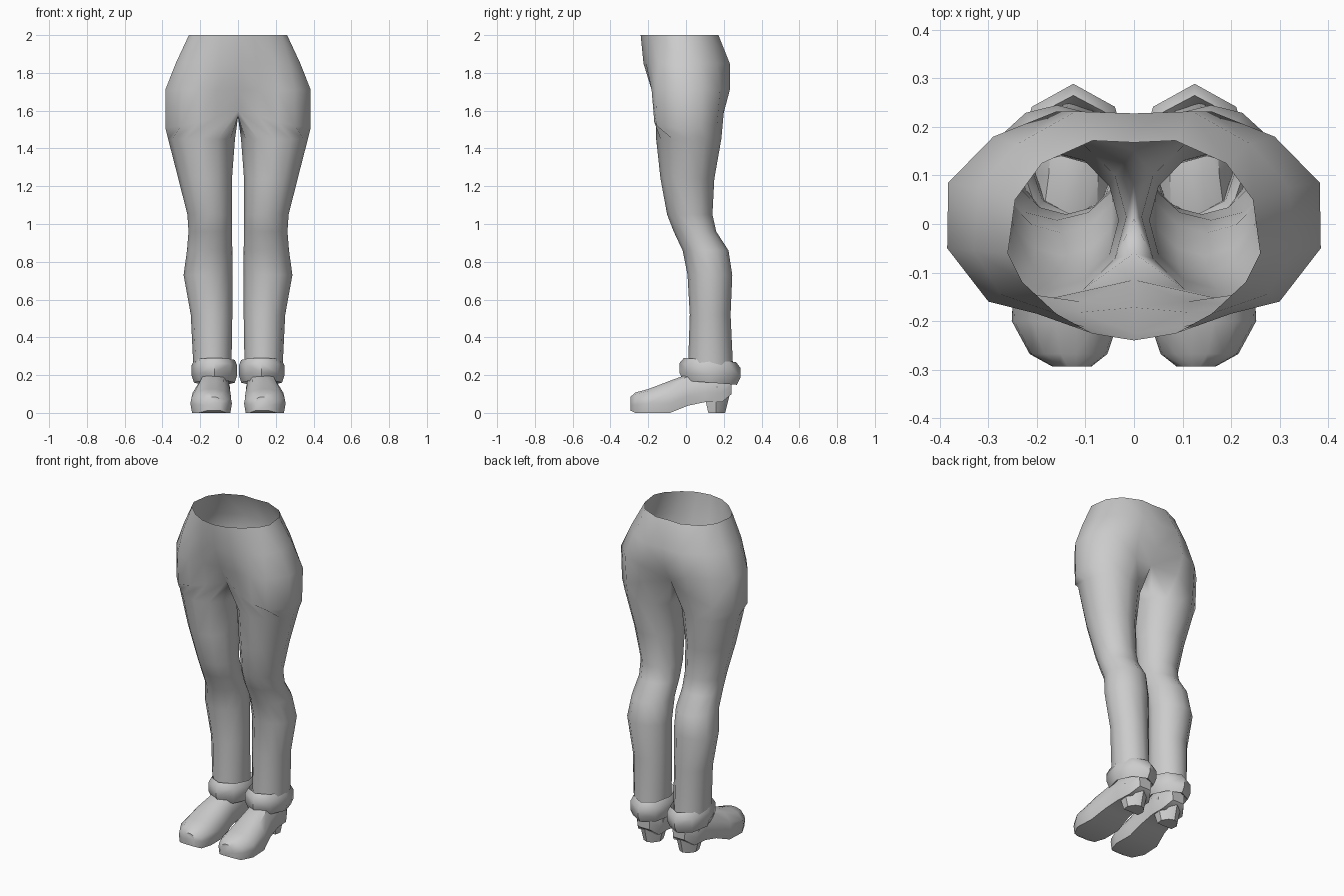
import bpy, bmesh, math

cube = bpy.data.objects.get("Cube")
if cube:
    bpy.data.objects.remove(cube, do_unlink=True)

grey = bpy.data.materials.new("plain grey")
grey.use_nodes = True
grey.diffuse_color = (0.6, 0.6, 0.6, 1)
grey.node_tree.nodes["Principled BSDF"].inputs["Base Color"].default_value = (0.6, 0.6, 0.6, 1)


def loft(name, rings, caps=False, loop=False, angle=40):
    """Skin rings of points; a shorter ring makes an open band. Mirrored in x."""
    bm = bmesh.new()
    vs = [[bm.verts.new(p) for p in r] for r in rings]
    pairs = list(zip(vs, vs[1:])) + ([(vs[-1], vs[0])] if loop else [])
    for a, b in pairs:
        n = min(len(a), len(b))
        closed = len(a) == len(b) and n != 9
        for i in range(n if closed else n - 1):
            j = (i + 1) % n
            bm.faces.new((a[i], a[j], b[j], b[i]))
    if caps:
        bm.faces.new(vs[0])
        bm.faces.new(vs[-1])
    bmesh.ops.recalc_face_normals(bm, faces=bm.faces[:])
    mesh = bpy.data.meshes.new(name)
    bm.to_mesh(mesh)
    bm.free()
    mesh.materials.append(grey)
    obj = bpy.data.objects.new(name, mesh)
    bpy.context.collection.objects.link(obj)
    bpy.ops.object.select_all(action='DESELECT')
    obj.select_set(True)
    bpy.context.view_layer.objects.active = obj
    bpy.ops.object.shade_smooth_by_angle(angle=math.radians(angle))
    mirror = obj.modifiers.new("Mirror", 'MIRROR')
    mirror.merge_threshold = 0.0005
    return obj


def oval(cx, cy, rx, ry, z, n, start=0.0, tilt=0.0):
    pts = []
    for i in range(n):
        a = start + 2 * math.pi * i / n
        y = cy + ry * math.sin(a)
        pts.append((cx + rx * math.cos(a), y, z + tilt * (y - cy)))
    return pts


# Trousers: half rings from front centre round the hip to back centre
waist = [(0, -.24), (.085, -.226), (.16, -.185), (.23, -.12), (.26, -.06),
         (.245, .05), (.19, .125), (.085, .172), (0, .168)]
upper_hip = [(0, -.225), (.1, -.212), (.2, -.185), (.275, -.145), (.33, -.055),
             (.32, .075), (.24, .165), (.12, .232), (0, .228)]
lower_hip = [(0, -.172), (.11, -.182), (.21, -.182), (.3, -.16), (.385, -.05),
             (.383, .085), (.29, .18), (.16, .232), (0, .205)]
rings = [[(x, y, z) for x, y in r]
         for z, r in ((2.0, waist), (1.85, upper_hip), (1.71, lower_hip))]

# Crotch ring: outer thigh plus the seam running under the body
rings.append([(0, -.115, 1.6), (.11, -.16, 1.57), (.21, -.168, 1.54), (.3, -.155, 1.52),
              (.385, -.05, 1.51), (.38, .08, 1.51), (.29, .165, 1.53), (.15, .2, 1.59),
              (0, .15, 1.62), (0, .085, 1.58), (0, .01, 1.565), (0, -.06, 1.57)])

# Legs: height, inner x, outer x, front y, back y
for z, xi, xo, yf, yb in ((1.45, .016, .37, -.158, .187), (1.24, .032, .316, -.135, .15),
                          (1.05, .033, .268, -.1, .14), (.96, .032, .262, -.065, .16),
                          (.86, .03, .27, -.018, .225), (.73, .03, .288, .008, .245),
                          (.52, .03, .25, .02, .236), (.22, .035, .235, .01, .25)):
    rings.append(oval((xi + xo) / 2, (yf + yb) / 2, (xo - xi) / 2, (yb - yf) / 2,
                      z, 12, math.radians(-120)))
loft("trousers", rings, angle=60)

# Rolled cuffs: height, half width, half depth
cuff = ((.235, .09, .11), (.28, .108, .138), (.25, .121, .162),
        (.2, .121, .162), (.16, .108, .142), (.18, .085, .11))
loft("cuffs", [oval(.125, .127, rx, ry, z, 8, 0, -.08) for z, rx, ry in cuff],
     loop=True, angle=50)


# Boots: cross-sections from toe to back
def boot_section(y, zb, zt, hw, cx):
    h = zt - zb
    side = min(.05, h * .4)
    half = [(.92, 0), (1, side), (.95, h * .62), (.62, h * .92), (.2, h)]
    pts = [(cx + hw * u, y, zb + w) for u, w in half]
    return pts + [(cx - hw * u, y, zb + w) for u, w in reversed(half)]


stations = ((-.294, .012, .085, .04, .128), (-.268, 0, .108, .08, .135),
            (-.2, 0, .126, .11, .142), (-.085, 0, .17, .106, .14),
            (.01, .038, .205, .09, .132), (.1, .057, .225, .082, .125),
            (.19, .057, .225, .078, .122), (.242, .1, .215, .042, .12))
loft("boots", [boot_section(*s) for s in stations], caps=True)


# Heels: tapered blocks with a rounded back
def heel_ring(z, yf, yb, hw):
    outline = [(-.9, yf), (.9, yf), (1, yf + .45 * (yb - yf)), (.55, yf + .85 * (yb - yf)),
               (0, yb), (-.55, yf + .85 * (yb - yf)), (-1, yf + .45 * (yb - yf))]
    return [(.122 + hw * u, y, z) for u, y in outline]


loft("heels", [heel_ring(0, .118, .207, .056), heel_ring(.06, .105, .222, .07),
               heel_ring(.14, .1, .242, .08)], caps=True)
